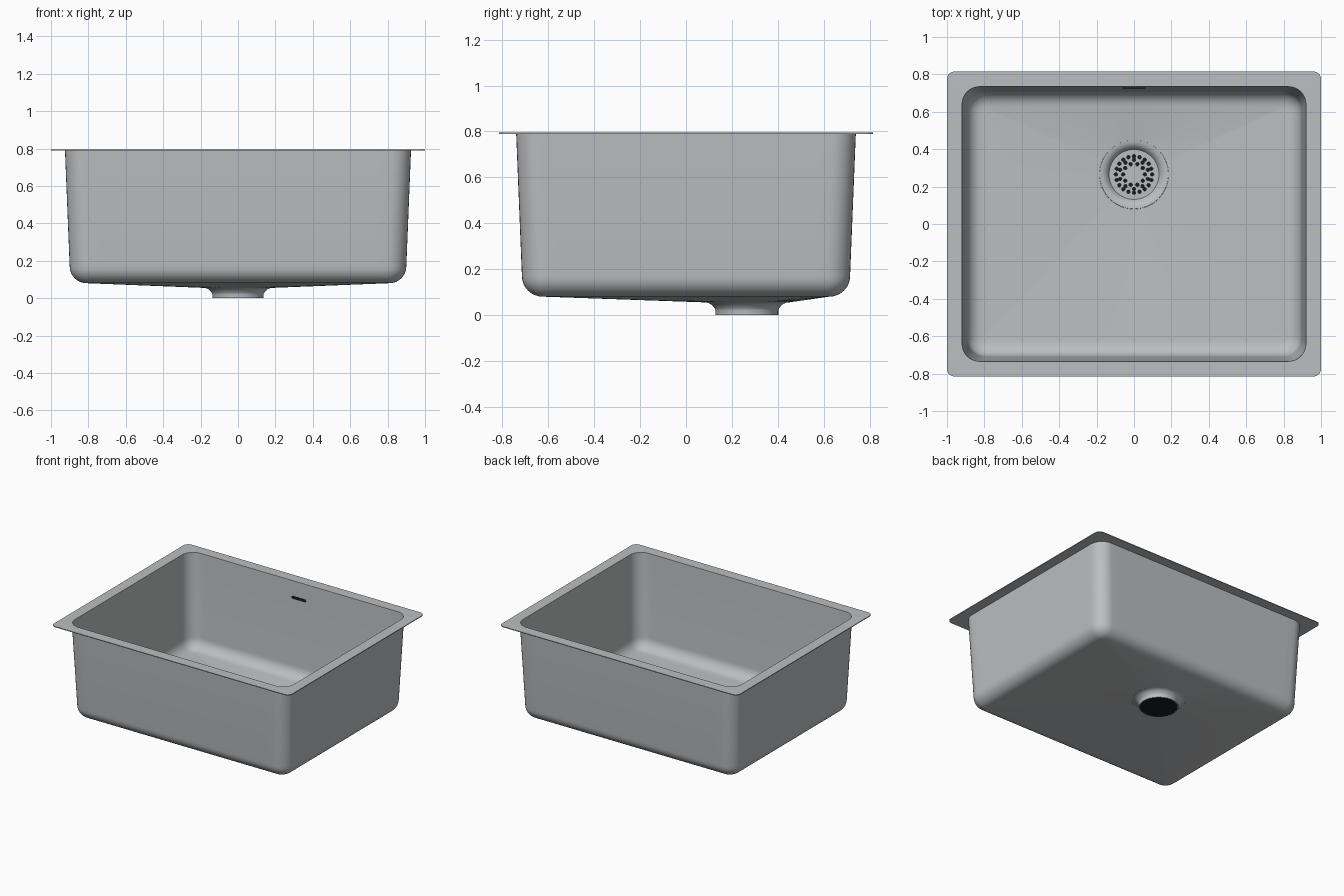
import bpy, bmesh, math

if "Cube" in bpy.data.objects:
    bpy.data.objects.remove(bpy.data.objects["Cube"])

def material(name, rgb):
    m = bpy.data.materials.new(name)
    m.diffuse_color = (*rgb, 1)
    m.use_nodes = True
    m.node_tree.nodes["Principled BSDF"].inputs["Base Color"].default_value = m.diffuse_color
    return m

STEEL = material("brushed_steel", (0.50, 0.515, 0.525))
DARK = material("dark_opening", (0.008, 0.012, 0.012))
DRAIN_Y = 0.265
T = 0.006  # sheet thickness

def make(name, verts, faces, mat):
    me = bpy.data.meshes.new(name)
    me.from_pydata(verts, [], faces)
    me.materials.append(mat)
    ob = bpy.data.objects.new(name, me)
    bpy.context.collection.objects.link(ob)
    return ob

def apply_mods(ob):
    bpy.ops.object.select_all(action='DESELECT')
    ob.select_set(True)
    bpy.context.view_layer.objects.active = ob
    for m in list(ob.modifiers):
        bpy.ops.object.modifier_apply(modifier=m.name)
    bpy.ops.object.shade_smooth_by_angle(angle=math.radians(35))

def loft(name, rings, mat):
    """Skin rings (outermost first), normals facing out/down, thickened inwards."""
    n = len(rings[0])
    verts = [p for r in rings for p in r]
    faces = []
    for j in range(len(rings) - 1):
        for i in range(n):
            k = (i + 1) % n
            faces.append((j*n + i, (j+1)*n + i, (j+1)*n + k, j*n + k))
    ob = make(name, verts, faces, mat)
    s = ob.modifiers.new("thickness", 'SOLIDIFY')
    s.thickness, s.offset, s.use_even_offset = T, -1, True
    apply_mods(ob)
    return ob

def rounded_rect(hx, hy, r, z, arc=8, side=24):
    pts = []
    corners = [(1, 1), (-1, 1), (-1, -1), (1, -1)]
    for q, (sx, sy) in enumerate(corners):
        cx, cy = sx*(hx - r), sy*(hy - r)
        for i in range(arc + 1):
            a = math.pi/2 * (q + i/arc)
            pts.append((cx + r*math.cos(a), cy + r*math.sin(a), z))
        # points along the straight side to the next corner
        nx, ny = corners[(q + 1) % 4]
        a = math.pi/2 * (q + 1)
        ex, ey = nx*(hx - r) + r*math.cos(a), ny*(hy - r) + r*math.sin(a)
        x0, y0, _ = pts[-1]
        for i in range(1, side):
            t = i/side
            pts.append((x0 + (ex - x0)*t, y0 + (ey - y0)*t, z))
    return pts

def circle(r, z, n=72):
    return [(r*math.cos(2*math.pi*i/n), DRAIN_Y + r*math.sin(2*math.pi*i/n), z) for i in range(n)]

def cylinder(name, r, z0, z1, mat, n=72, centres=((0, DRAIN_Y),)):
    verts, faces = [], []
    for cx, cy in centres:
        b = len(verts)
        for z in (z0, z1):
            verts += [(cx + r*math.cos(2*math.pi*i/n), cy + r*math.sin(2*math.pi*i/n), z) for i in range(n)]
        faces.append(tuple(b + i for i in reversed(range(n))))
        faces.append(tuple(b + n + i for i in range(n)))
        faces += [(b + i, b + (i+1) % n, b + n + (i+1) % n, b + n + i) for i in range(n)]
    return make(name, verts, faces, mat)

# Basin: flange, tapered walls, bottom fillet, floor falling to the drain
rings = [rounded_rect(1.0, 0.815, 0.04, 0.795 - T),
         rounded_rect(0.925, 0.74, 0.10, 0.795 - T)]
F = 0.09
for i in range(9):
    a = math.pi/2 * i/8
    d = F*(1 - math.cos(a))
    rings.append(rounded_rect(0.90 - d, 0.715 - d, 0.105 - d, 0.08 + F*(1 - math.sin(a))))
edge = rings[-1]
hole = []
for x, y, z in edge:
    a = math.atan2(y - DRAIN_Y, x)
    hole.append((0.185*math.cos(a), DRAIN_Y + 0.185*math.sin(a), 0.055))
for t in (0.05, 0.5, 0.95, 1.0):
    rings.append([tuple(p + (q - p)*t for p, q in zip(e, h)) for e, h in zip(edge, hole)])
loft("basin", rings, STEEL)

# Drain cup and outlet pipe
profile = [(0.1845, 0.055), (0.172, 0.0535), (0.162, 0.050), (0.153, 0.044),
           (0.145, 0.035), (0.139, 0.027), (0.137, 0.022), (0.137, 0.0)]
loft("drain_cup", [circle(r, z) for r, z in profile], STEEL)

# Dark outlet opening
cylinder("outlet_opening", 0.132, 0.0005, 0.004, DARK)

# Strainer plate with rings of holes
strainer = cylinder("strainer", 0.134, 0.022, 0.029, STEEL)
centres = []
for r, n in ((0.058, 10), (0.078, 10), (0.097, 20)):
    off = 0.5 if r == 0.078 else 0
    for i in range(n):
        a = 2*math.pi*(i + off)/n
        centres.append((r*math.cos(a), DRAIN_Y + r*math.sin(a)))
cutter = cylinder("hole_cutter", 0.0095, 0.015, 0.04, DARK, 10, centres)
m = strainer.modifiers.new("holes", 'BOOLEAN')
m.operation, m.solver, m.object = 'DIFFERENCE', 'EXACT', cutter
apply_mods(strainer)
bpy.data.objects.remove(cutter)

# Strainer knob
apply_mods(cylinder("strainer_knob", 0.026, 0.028, 0.035, STEEL, 32))

# Overflow slot on the inside of the back wall
outline = []
for i in range(18):
    a = 2*math.pi*(i + 0.5)/18
    outline.append((math.copysign(0.05, math.cos(a)) + 0.01*math.cos(a), 0.01*math.sin(a)))
n = len(outline)
verts = [(x, y, z) for y in (-0.003, 0.003) for x, z in outline]
faces = [tuple(range(n)), tuple(reversed(range(n, 2*n)))]
faces += [(i, n + i, n + (i+1) % n, (i+1) % n) for i in range(n)]
slot = make("overflow_slot", verts, faces, DARK)
slot.location = (0, 0.7285, 0.672)
slot.rotation_euler = (-math.atan(0.025/0.62), 0, 0)
